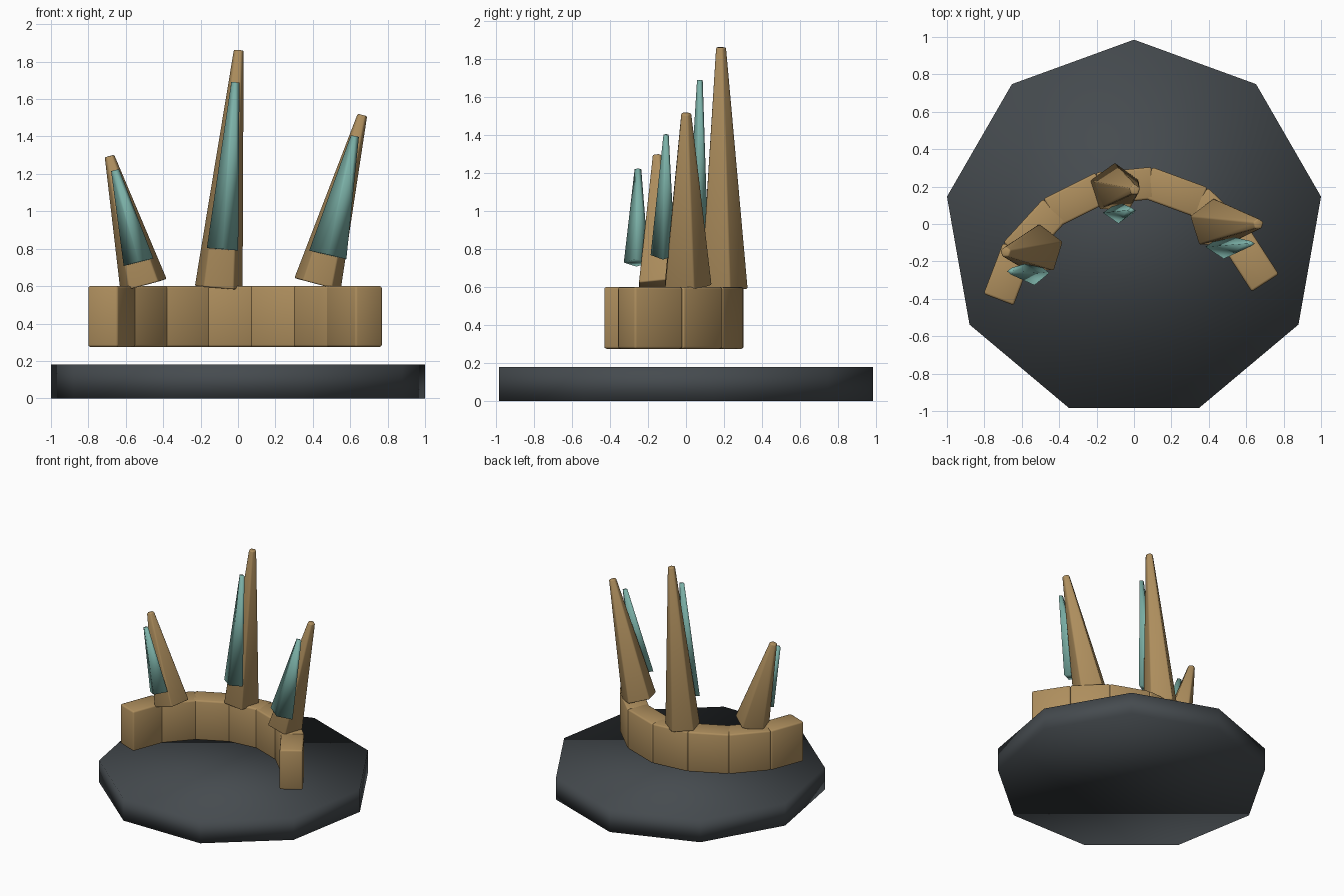
import bpy, bmesh, math
from mathutils import Vector, Matrix

if "Cube" in bpy.data.objects:
    bpy.data.objects.remove(bpy.data.objects["Cube"])


def material(name, rgb):
    m = bpy.data.materials.new(name)
    m.diffuse_color = (*rgb, 1)
    m.use_nodes = True
    m.node_tree.nodes["Principled BSDF"].inputs["Base Color"].default_value = m.diffuse_color
    return m


GOLD = material("gold", (0.42, 0.27, 0.11))
TEAL = material("teal", (0.20, 0.44, 0.39))
DARK = material("dark", (0.06, 0.07, 0.078))


def finish(name, bm, mat, bevel=0):
    me = bpy.data.meshes.new(name)
    bm.to_mesh(me)
    bm.free()
    for p in me.polygons:
        p.use_smooth = True
    me.materials.append(mat)
    ob = bpy.data.objects.new(name, me)
    bpy.context.collection.objects.link(ob)
    if bevel:
        b = ob.modifiers.new("bevel", 'BEVEL')
        b.width, b.segments = bevel, 2
    return ob


def taper(name, sides, start, end, r1, r2, mat, bevel=0, flat=1.0):
    """Truncated cone from start to end, flattened front to back."""
    a, b = Vector(start), Vector(end)
    d = b - a
    bm = bmesh.new()
    bmesh.ops.create_cone(bm, cap_ends=True, segments=sides, radius1=r1,
                          radius2=r2, depth=d.length)
    tilt = (Matrix.Rotation(-math.atan2(d.y, math.hypot(d.x, d.z)), 4, 'X'))
    lean = Matrix.Rotation(math.atan2(d.x, d.z), 4, 'Y')
    bm.transform(Matrix.Translation((a + b) / 2) @ lean @ tilt
                 @ Matrix.Diagonal((1, flat, 1, 1)))
    return finish(name, bm, mat, bevel)


# nine-sided base slab
taper("base", 9, (0, -0.03, 0), (0, -0.03, 0.18), 1.0154, 1.0154, DARK)

# curved band of seven blocks, laid along its outer corners
outer = [(-0.805, -0.375), (-0.70, -0.10), (-0.485, 0.135), (-0.205, 0.275),
         (0.095, 0.305), (0.395, 0.195), (0.61, -0.015), (0.775, -0.27)]
THICK, Z0, Z1 = 0.172, 0.275, 0.60
for i, (p, q) in enumerate(zip(outer, outer[1:])):
    p, q = Vector(p), Vector(q)
    d = q - p
    inward = Vector((d.y, -d.x)).normalized()
    c = (p + q) / 2 + inward * THICK / 2
    bm = bmesh.new()
    bmesh.ops.create_cube(bm, size=1)
    bm.transform(Matrix.Translation((c.x, c.y, (Z0 + Z1) / 2))
                 @ Matrix.Rotation(math.atan2(d.y, d.x), 4, 'Z')
                 @ Matrix.Diagonal((d.length - 0.004, THICK, Z1 - Z0, 1)))
    finish(f"band_block_{i + 1}", bm, GOLD, 0.012)

# five-sided spikes, each with a flattened crystal on its front
spikes = {
    "left": ((-0.505, -0.137, 0.605), (-0.687, -0.15, 1.295)),
    "centre": ((-0.103, 0.19, 0.59), (0.004, 0.183, 1.862)),
    "right": ((0.425, 0.0, 0.61), (0.665, 0.0, 1.515)),
}
crystals = {
    "left": ((-0.532, -0.262, 0.728), (-0.657, -0.253, 1.22), 0.082, 0.8),
    "centre": ((-0.083, 0.06, 0.797), (-0.014, 0.073, 1.69), 0.084, 0.68),
    "right": ((0.48, -0.122, 0.767), (0.625, -0.105, 1.402), 0.102, 0.63),
}
for side, (a, b) in spikes.items():
    taper(f"spike_{side}", 5, a, b, 0.137, 0.03, GOLD, 0.008)
for side, (a, b, r, flat) in crystals.items():
    taper(f"crystal_{side}", 4, a, b, r, 0.022, TEAL, 0, flat)
